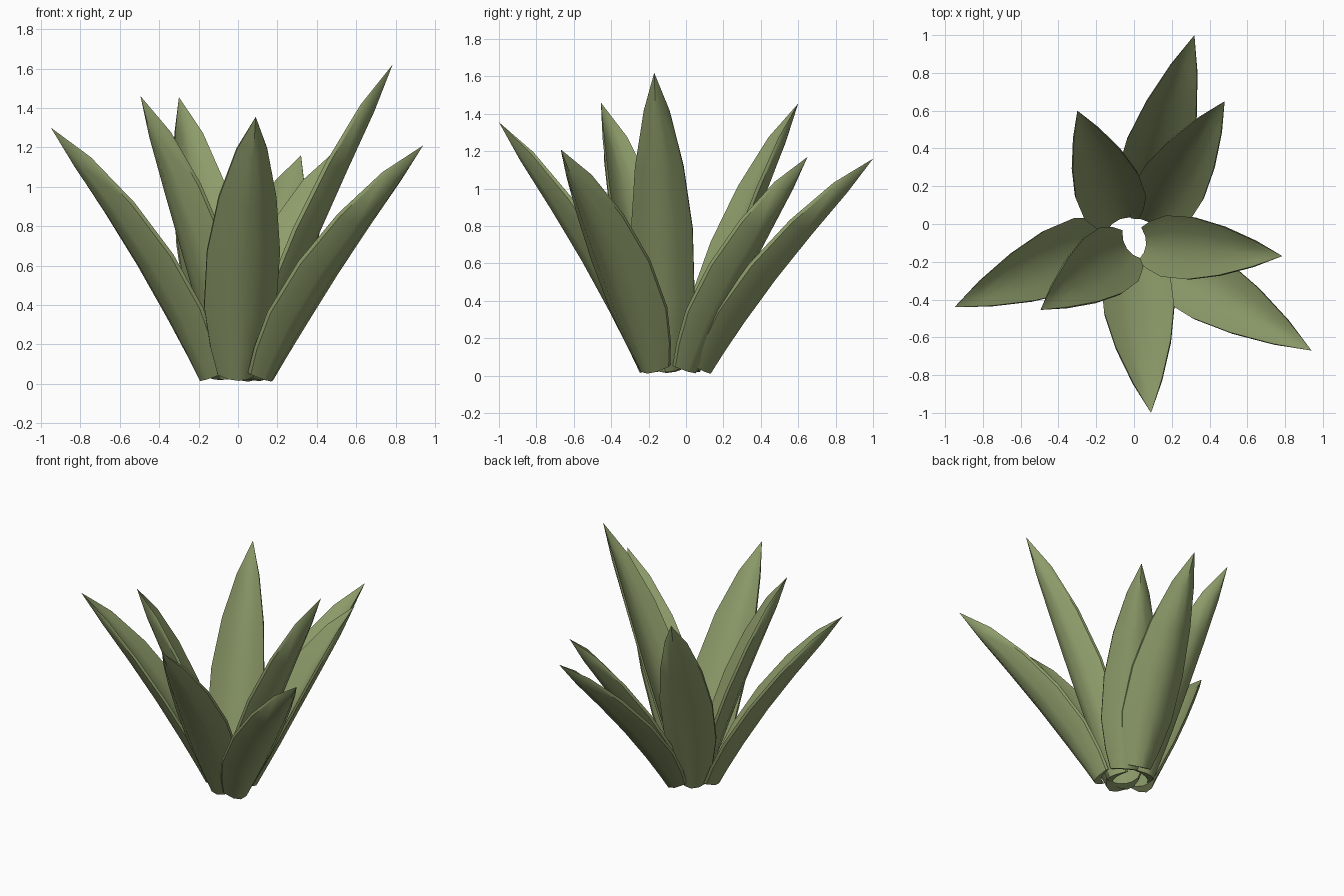
import bpy, bmesh, math
from mathutils import Vector

cube = bpy.data.objects.get("Cube")
if cube:
    bpy.data.objects.remove(cube, do_unlink=True)

# One flat leaf colour
green = bpy.data.materials.new("leaf_green")
green.use_nodes = True
COLOUR = (0.27, 0.335, 0.145, 1)
green.diffuse_color = COLOUR
bsdf = green.node_tree.nodes["Principled BSDF"]
bsdf.inputs["Base Color"].default_value = COLOUR
bsdf.inputs["Roughness"].default_value = 0.9

# Position along the leaf and the full width there
STATIONS = [(0, 0.19), (0.1, 0.27), (0.25, 0.35), (0.46, 0.355), (0.67, 0.28), (0.86, 0.15)]
ACROSS = [-1, -0.5, 0, 0.5, 1]


def section(width, thick):
    """Crescent outline: concave inner side, rounder outer side."""
    sag = 0.2 * width
    inner = [(u * width / 2, sag * (u * u - 0.3) + thick / 2) for u in ACROSS]
    outer = [(x, h - thick * (1 - 0.65 * u * u)) for u, (x, h) in zip(ACROSS, inner)]
    return inner + outer[::-1]


def make_leaf(name, base, tip, bend, scale=1.0):
    base, tip = Vector(base), Vector(tip)
    span = tip - base
    flat = Vector((span.x, span.y, 0))
    rise = Vector((0, 0, span.z))
    side = Vector((-span.y, span.x, 0)).normalized()
    bm = bmesh.new()
    rings = []
    for t, width in STATIONS:
        centre = base + flat * ((1 - bend) * t + bend * t * t) + rise * t
        along = (flat * (1 - bend + 2 * bend * t) + rise).normalized()
        inward = along.cross(side)
        if inward.z < 0:
            inward.negate()
        thick = 0.055 if t < 0.8 else 0.045
        rings.append([bm.verts.new(centre + side * x + inward * h)
                      for x, h in section(width * scale, thick)])
    # Skin the rings, close the base and draw the end to a point
    count = len(rings[0])
    for low, high in zip(rings, rings[1:]):
        for i in range(count):
            j = (i + 1) % count
            bm.faces.new((low[i], low[j], high[j], high[i]))
    bm.faces.new(rings[0])
    point = bm.verts.new(tip)
    for i in range(count):
        bm.faces.new((rings[-1][i], rings[-1][(i + 1) % count], point))
    bmesh.ops.recalc_face_normals(bm, faces=bm.faces)
    mesh = bpy.data.meshes.new(name)
    bm.to_mesh(mesh)
    bm.free()
    mesh.materials.append(green)
    leaf = bpy.data.objects.new(name, mesh)
    bpy.context.collection.objects.link(leaf)
    bpy.ops.object.select_all(action="DESELECT")
    leaf.select_set(True)
    bpy.context.view_layer.objects.active = leaf
    bpy.ops.object.shade_smooth_by_angle(angle=math.radians(40))


# Outer, wide-spreading leaves
make_leaf("outer_leaf_back", (0.04, 0.1, 0.03), (0.32, 1.0, 1.16), 0.3)
make_leaf("outer_leaf_left", (0.14, -0.19, 0.03), (0.94, -0.67, 1.21), 0.3)
make_leaf("outer_leaf_front", (0.0, -0.21, 0.03), (0.09, -1.0, 1.355), 0.3, 1.05)
make_leaf("outer_leaf_right", (-0.16, -0.09, 0.03), (-0.95, -0.44, 1.3), 0.33)

# Inner, more upright leaves
make_leaf("inner_leaf_back_left", (0.09, 0.02, 0.03), (0.48, 0.65, 1.17), 0.25)
make_leaf("inner_leaf_back_right", (-0.08, 0.04, 0.03), (-0.3, 0.6, 1.455), 0.25)
make_leaf("inner_leaf_left", (0.08, -0.11, 0.03), (0.785, -0.17, 1.62), 0.25, 0.93)
make_leaf("inner_leaf_right", (-0.05, -0.14, 0.03), (-0.495, -0.455, 1.46), 0.3)
